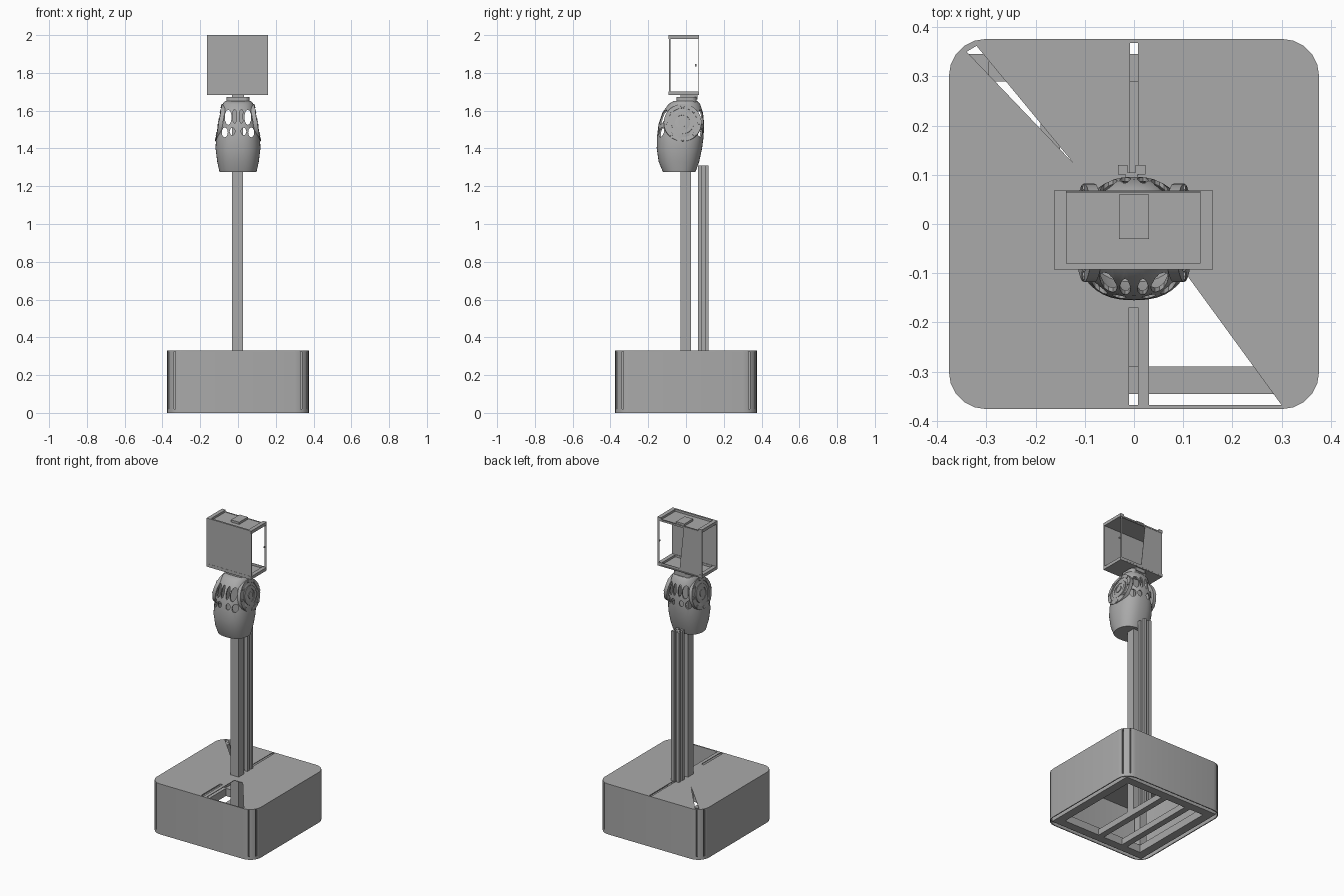
import bpy, bmesh, math
from mathutils import Matrix, Vector

old = bpy.data.objects.get("Cube")
if old:
    bpy.data.objects.remove(old, do_unlink=True)

gray = bpy.data.materials.new("plain_gray")
gray.use_nodes = True
gray.diffuse_color = (0.4, 0.4, 0.4, 1)
gray.node_tree.nodes["Principled BSDF"].inputs["Base Color"].default_value = (0.4, 0.4, 0.4, 1)


def finish(name, bm, smooth=False):
    bmesh.ops.recalc_face_normals(bm, faces=bm.faces)
    mesh = bpy.data.meshes.new(name)
    bm.to_mesh(mesh)
    bm.free()
    ob = bpy.data.objects.new(name, mesh)
    bpy.context.collection.objects.link(ob)
    mesh.materials.append(gray)
    if smooth:
        bpy.ops.object.select_all(action='DESELECT')
        ob.select_set(True)
        bpy.context.view_layer.objects.active = ob
        bpy.ops.object.shade_smooth_by_angle(angle=math.radians(35))
    return ob


def add_prism(bm, points, low, high, matrix=Matrix()):
    """Extrude a flat outline along z, then place it."""
    base = [bm.verts.new(matrix @ Vector((x, y, low))) for x, y in points]
    top = [bm.verts.new(matrix @ Vector((x, y, high))) for x, y in points]
    bm.faces.new(base[::-1])
    bm.faces.new(top)
    n = len(points)
    for i in range(n):
        j = (i + 1) % n
        bm.faces.new((base[i], base[j], top[j], top[i]))


def rect(x0, x1, y0, y1):
    return [(x0, y0), (x1, y0), (x1, y1), (x0, y1)]


def prism(name, points, low, high, matrix=Matrix()):
    bm = bmesh.new()
    add_prism(bm, points, low, high, matrix)
    return finish(name, bm)


def rounded(x0, x1, y0, y1, r, steps=5):
    pts = []
    corners = [(x1 - r, y1 - r), (x0 + r, y1 - r), (x0 + r, y0 + r), (x1 - r, y0 + r)]
    for k, (cx, cy) in enumerate(corners):
        for i in range(steps + 1):
            a = math.pi / 2 * (k + i / steps)
            pts.append((cx + r * math.cos(a), cy + r * math.sin(a)))
    return pts


def oval(cx, cy, rx, ry, n=12):
    return [(cx + rx * math.cos(2 * math.pi * i / n), cy + ry * math.sin(2 * math.pi * i / n))
            for i in range(n)]


def ring(name, outer, inner, low, high, matrix=Matrix()):
    """Flat ring between two outlines with the same number of points."""
    bm = bmesh.new()
    loops = [[bm.verts.new(matrix @ Vector((x, y, z))) for x, y in pts]
             for pts, z in ((outer, low), (outer, high), (inner, high), (inner, low))]
    n = len(outer)
    for a, b in zip(loops, loops[1:] + loops[:1]):
        for i in range(n):
            j = (i + 1) % n
            bm.faces.new((a[i], a[j], b[j], b[i]))
    return finish(name, bm, True)


def cut(ob, cutter):
    mod = ob.modifiers.new("cut", 'BOOLEAN')
    mod.operation = 'DIFFERENCE'
    mod.solver = 'EXACT'
    mod.object = cutter
    cutter.hide_render = True
    cutter.hide_viewport = True
    cutter.display_type = 'WIRE'


# Outlines drawn in x and z, extruded toward -y
UPRIGHT = Matrix.Rotation(math.pi / 2, 4, 'X')

# Base: thin walls, lid with a wedge opening, open underside
W, H = 0.376, 0.33
walls = ring("base_walls", rounded(-W, W, -W, W, 0.075),
             rounded(-W + .006, W - .006, -W + .006, W - .006, 0.069), 0, H - 0.004)
slits = bmesh.new()
for k in range(4):
    turn = Matrix.Rotation(k * math.pi / 2, 4, 'Z')
    for x, y in ((0.335, 0.365), (0.365, 0.335)):
        add_prism(slits, rect(x - .004, x + .004, y - .02, y + .02) if x < y
                  else rect(x - .02, x + .02, y - .004, y + .004), 0.02, H + .01, turn)
cut(walls, finish("corner_slit_cutter", slits))

lid = prism("base_lid", rounded(-W, W, -W, W, 0.075), H - 0.004, H)
opening = bmesh.new()
add_prism(opening, [(0.03, -0.08), (0.03, -0.368), (0.3, -0.368), (0.09, -0.08)], 0.3, 0.36)
add_prism(opening, rect(-0.01, 0.008, -0.368, -0.17), 0.3, 0.36)
add_prism(opening, rect(-0.008, 0.008, 0.1, 0.368), 0.3, 0.36)
add_prism(opening, [(-0.34, 0.35), (-0.12, 0.12), (-0.32, 0.362)], 0.3, 0.36)
cut(lid, finish("lid_cutter", opening))

ring("bottom_frame", rect(-.345, .345, -.345, .345), rect(-.29, .29, -.29, .29), 0, 0.05)
for name, x in (("left", 0.01), ("right", -0.17)):
    prism(name + "_floor_beam", rect(x - .02, x + .02, -.29, .29), 0.0, 0.04)
for sx in (-1, 1):
    for sy in (-1, 1):
        prism("inner_corner_post", rect(sx * .32 - .025, sx * .32 + .025,
                                        sy * .32 - .025, sy * .32 + .025), 0.05, H - .004)

# Masts: plain front column, slotted rear column
prism("front_mast", rect(-0.033, 0.026, -0.03, 0.027), 0.04, 1.62)


def slotted(cx, cy, s):
    side = [(-s, -s), (-.3 * s, -s), (-.3 * s, -.45 * s), (.3 * s, -.45 * s), (.3 * s, -s)]
    pts = []
    for k in range(4):
        c, d = round(math.cos(k * math.pi / 2)), round(math.sin(k * math.pi / 2))
        pts += [(cx + x * c - y * d, cy + x * d + y * c) for x, y in side]
    return pts


prism("rear_mast", slotted(-0.005, 0.092, 0.028), 0.04, 1.31)

# Torso: lofted shell, rows are height, half width, front and back
ROWS = [(1.275, .098, -.122, .05), (1.33, .11, -.145, .07), (1.4, .119, -.155, .085),
        (1.46, .116, -.154, .093), (1.53, .104, -.145, .096), (1.59, .092, -.125, .09),
        (1.635, .082, -.092, .075), (1.65, .07, -.068, .06)]
bm = bmesh.new()
loops = []
N = 40
for z, w, front, back in ROWS:
    loop = []
    for i in range(N):
        a = 2 * math.pi * i / N
        c, s = math.cos(a), math.sin(a)
        x = w * math.copysign(abs(c) ** 0.8, c)
        y = (front + back) / 2 + (back - front) / 2 * math.copysign(abs(s) ** 0.9, s)
        loop.append(bm.verts.new((x, y, z)))
    loops.append(loop)
for a, b in zip(loops, loops[1:]):
    for i in range(N):
        j = (i + 1) % N
        bm.faces.new((a[i], a[j], b[j], b[i]))
bm.faces.new(loops[0][::-1])
bm.faces.new(loops[-1])
torso = finish("torso_shell", bm, True)
shell = torso.modifiers.new("thickness", 'SOLIDIFY')
shell.thickness = 0.008

# Window openings pass through front and back
windows = bmesh.new()
for s in (-1, 1):
    for x, z, rx, rz in ((.018, 1.57, .011, .038), (.052, 1.565, .018, .04),
                         (.03, 1.49, .014, .02), (.07, 1.485, .016, .026)):
        add_prism(windows, oval(s * x, z, rx, rz), -0.3, 0.3, UPRIGHT)
cut(torso, finish("window_cutter", windows))

# Shoulder mounts: ringed discs leaning with the torso sides
for side, s in (("left", 1), ("right", -1)):
    place = (Matrix.Translation((s * 0.092, -0.018, 1.535))
             @ Matrix.Rotation(s * math.radians(80), 4, 'Y'))
    ring(side + "_shoulder_rim", oval(0, 0, .1, .1, 32), oval(0, 0, .078, .078, 32),
         -.012, .01, place)
    ring(side + "_shoulder_ring", oval(0, 0, .06, .06, 32), oval(0, 0, .04, .04, 32),
         -.012, .012, place)
    prism(side + "_shoulder_plate", oval(0, 0, .08, .08, 32), -.012, .005, place)
    prism(side + "_shoulder_hub", oval(0, 0, .022, .022, 16), -.01, .014, place)
    bolts = bmesh.new()
    for k in range(8):
        a = k * math.pi / 4
        add_prism(bolts, oval(.088 * math.cos(a), .088 * math.sin(a), .01, .01, 8),
                  0, .014, place)
    finish(side + "_shoulder_bolts", bolts)

# Neck
prism("neck_collar", rounded(-.06, .06, -.05, .055, .025), 1.645, 1.672)
prism("neck_post", rect(-.033, .033, -.03, .06), 1.66, 1.69)

# Head: screen, top and bottom trays, open sides, partial back sheet
prism("screen", rounded(-.163, .16, 1.69, 1.99, .012), 0.083, 0.091, UPRIGHT)
for name, low in (("head_bottom", 1.682), ("head_top", 1.98)):
    prism(name, rounded(-.163, .16, -.092, .068, .006, 2), low, low + 0.006)
    for x in (-.15, .147):
        prism(name + "_rail", rect(x - .013, x + .013, -.092, .068), low, low + .02)
    prism(name + "_lip", rect(-.163, .16, -.092, -.08), low, low + .02)
ring("back_frame", rect(-.163, .16, 1.69, 1.99), rect(-.15, .147, 1.705, 1.975),
     -.066, -.064, UPRIGHT)
prism("back_sheet", [(-.15, 1.7), (0, 1.7), (-.03, 1.98), (-.15, 1.98)], -.066, -.064, UPRIGHT)
prism("head_button", oval(.155, 1.84, .004, .006), -.055, -.047, UPRIGHT)
prism("head_top_sensor", rect(-.03, .03, -.03, .06), 1.986, 2.0)
